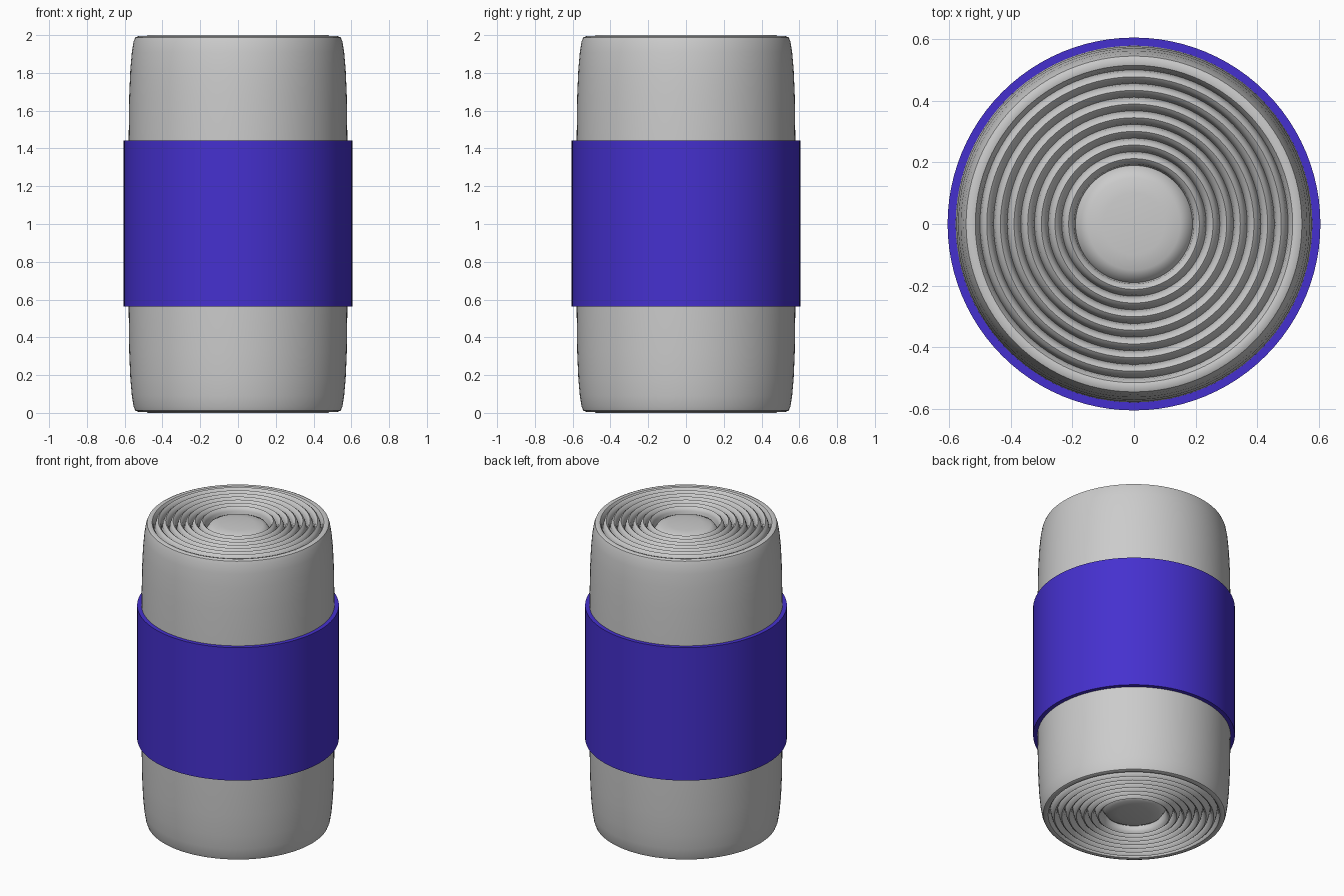
import bpy, bmesh, math

if "Cube" in bpy.data.objects:
    bpy.data.objects.remove(bpy.data.objects["Cube"])

SEG = 96


def lathe(name, profile, closed=False):
    """Revolve (radius, z) points around the z axis."""
    bm = bmesh.new()
    rings = []
    for r, z in profile:
        if r < 1e-6:
            rings.append([bm.verts.new((0, 0, z))])
        else:
            rings.append([bm.verts.new((r * math.cos(2 * math.pi * i / SEG),
                                        r * math.sin(2 * math.pi * i / SEG), z))
                          for i in range(SEG)])
    pairs = list(zip(rings, rings[1:]))
    if closed:
        pairs.append((rings[-1], rings[0]))
    for a, b in pairs:
        for i in range(SEG):
            j = (i + 1) % SEG
            if len(a) == 1:
                bm.faces.new((a[0], b[j], b[i]))
            elif len(b) == 1:
                bm.faces.new((a[i], a[j], b[0]))
            else:
                bm.faces.new((a[i], a[j], b[j], b[i]))
    bmesh.ops.recalc_face_normals(bm, faces=bm.faces)
    me = bpy.data.meshes.new(name)
    bm.to_mesh(me)
    bm.free()
    ob = bpy.data.objects.new(name, me)
    bpy.context.collection.objects.link(ob)
    bpy.ops.object.select_all(action='DESELECT')
    ob.select_set(True)
    bpy.context.view_layer.objects.active = ob
    bpy.ops.object.shade_smooth_by_angle(angle=math.radians(40))
    return ob


# Rolled body: half profile from the centre of the end to the middle of the side
CORE, RIM, RIDGES, DEPTH = 0.19, 0.50, 7, 0.05
half = [(0, 0.985), (0.10, 0.983), (0.15, 0.977), (0.175, 0.965), (CORE, 0.94)]
pitch = (RIM - CORE) / RIDGES
for k in range(RIDGES):
    for t in (0.1, 0.25, 0.5, 0.75, 0.9, 1.0):
        r = CORE + pitch * (k + t)
        half.append((r, 1 - DEPTH * (1 - math.sin(math.pi * t) ** 0.6)))
# Outermost wrap rounding over into the side wall
half += [(0.505, 0.975), (0.515, 0.99), (0.53, 0.994), (0.545, 0.987),
         (0.553, 0.965), (0.562, 0.91), (0.57, 0.82), (0.576, 0.68),
         (0.579, 0.45)]
body = [(r, 1 + z) for r, z in half] + [(r, 1 - z) for r, z in reversed(half)]
lathe("rolled_body", body)

# Wrap band around the middle
band = lathe("wrap_band", [(0.578, 0.563), (0.605, 0.563),
                           (0.605, 1.443), (0.578, 1.443)], closed=True)
mat = bpy.data.materials.new("band_blue")
mat.diffuse_color = (0.06, 0.03, 0.62, 1)
mat.use_nodes = True
mat.node_tree.nodes["Principled BSDF"].inputs["Base Color"].default_value = mat.diffuse_color
band.data.materials.append(mat)
